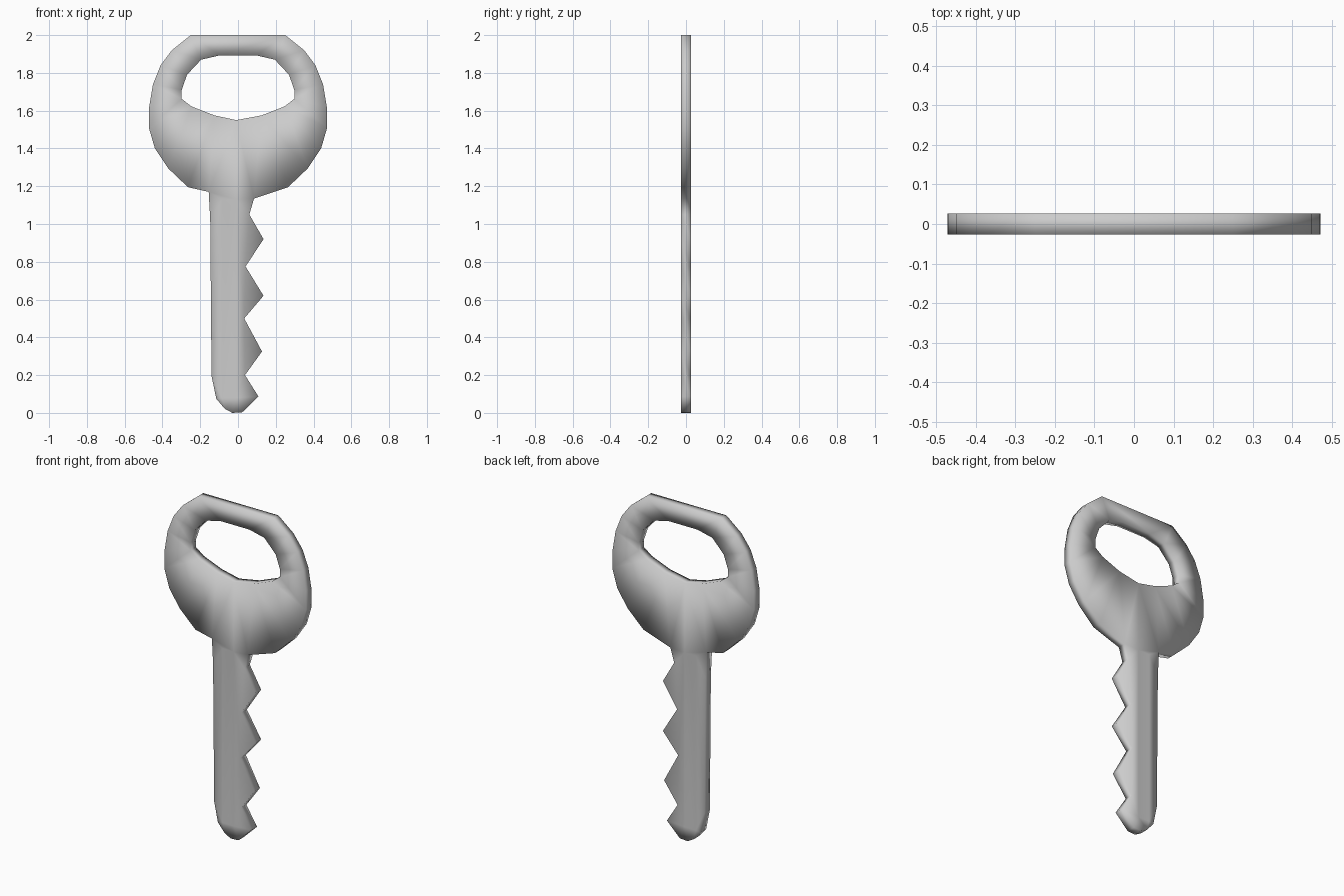
import bpy
import bmesh

if "Cube" in bpy.data.objects:
    bpy.data.objects.remove(bpy.data.objects["Cube"])

HALF = 0.027      # half thickness of the plate
GROOVE = 0.019    # half thickness at the groove bottom

# right half of the head, top to bottom (x, z)
head = [(0.25, 2.0), (0.35, 1.92), (0.41, 1.84), (0.45, 1.74), (0.47, 1.62),
        (0.472, 1.51), (0.44, 1.40), (0.37, 1.295), (0.265, 1.195)]
# toothed edge, rounded tip and straight back of the blade
blade = [(0.085, 1.135), (0.06, 1.05), (0.135, 0.92), (0.04, 0.775),
         (0.135, 0.62), (0.033, 0.50), (0.127, 0.325), (0.037, 0.20),
         (0.108, 0.087), (0.022, 0.003), (-0.03, 0.0), (-0.07, 0.022),
         (-0.115, 0.075), (-0.14, 0.195), (-0.147, 1.02), (-0.155, 1.17)]
outline = head + blade + [(-x, z) for x, z in reversed(head)]

# finger opening in the head
half_hole = [(0.095, 1.893), (0.195, 1.87), (0.27, 1.79), (0.298, 1.71),
             (0.298, 1.662), (0.245, 1.622), (0.125, 1.575)]
hole = half_hole + [(-0.01, 1.55)] + [(-x, z) for x, z in reversed(half_hole)]

# groove rim and its bottom line
rim = [(-0.085, 1.13), (-0.01, 1.13), (-0.01, 0.08), (-0.085, 0.08)]
bottom = [(-0.048, 1.08), (-0.048, 0.13)]

bm = bmesh.new()


def make_side(sign):
    """Fill one flat side around the hole and sink its groove."""
    loops, edges = [], []
    for pts in (outline, hole, rim):
        vs = [bm.verts.new((x, sign * HALF, z)) for x, z in pts]
        edges += [bm.edges.new((vs[i - 1], vs[i])) for i in range(len(vs))]
        loops.append(vs)
    res = bmesh.ops.triangle_fill(bm, edges=edges, use_beauty=True, use_dissolve=False)
    # drop any triangle that closes the groove opening
    r = set(loops[2])
    lids = [f for f in res["geom"]
            if isinstance(f, bmesh.types.BMFace) and set(f.verts) <= r]
    if lids:
        bmesh.ops.delete(bm, geom=lids, context='FACES_ONLY')
        inner = [e for e in bm.edges if not e.link_faces and e not in edges]
        for e in inner:
            bm.edges.remove(e)
    a, b, c, d = loops[2]
    t, u = [bm.verts.new((x, sign * GROOVE, z)) for x, z in bottom]
    for f in ((a, b, t), (b, c, u, t), (c, d, u), (d, a, t, u)):
        bm.faces.new(f)
    return loops


front = make_side(-1)
back = make_side(1)

# walls around the outline and the opening
for f, b in zip(front[:2], back[:2]):
    for i in range(len(f)):
        bm.faces.new((f[i - 1], f[i], b[i], b[i - 1]))
bmesh.ops.recalc_face_normals(bm, faces=bm.faces[:])
for f in bm.faces:
    f.smooth = True

mesh = bpy.data.meshes.new("key")
bm.to_mesh(mesh)
bm.free()
key = bpy.data.objects.new("key", mesh)
bpy.context.collection.objects.link(key)
